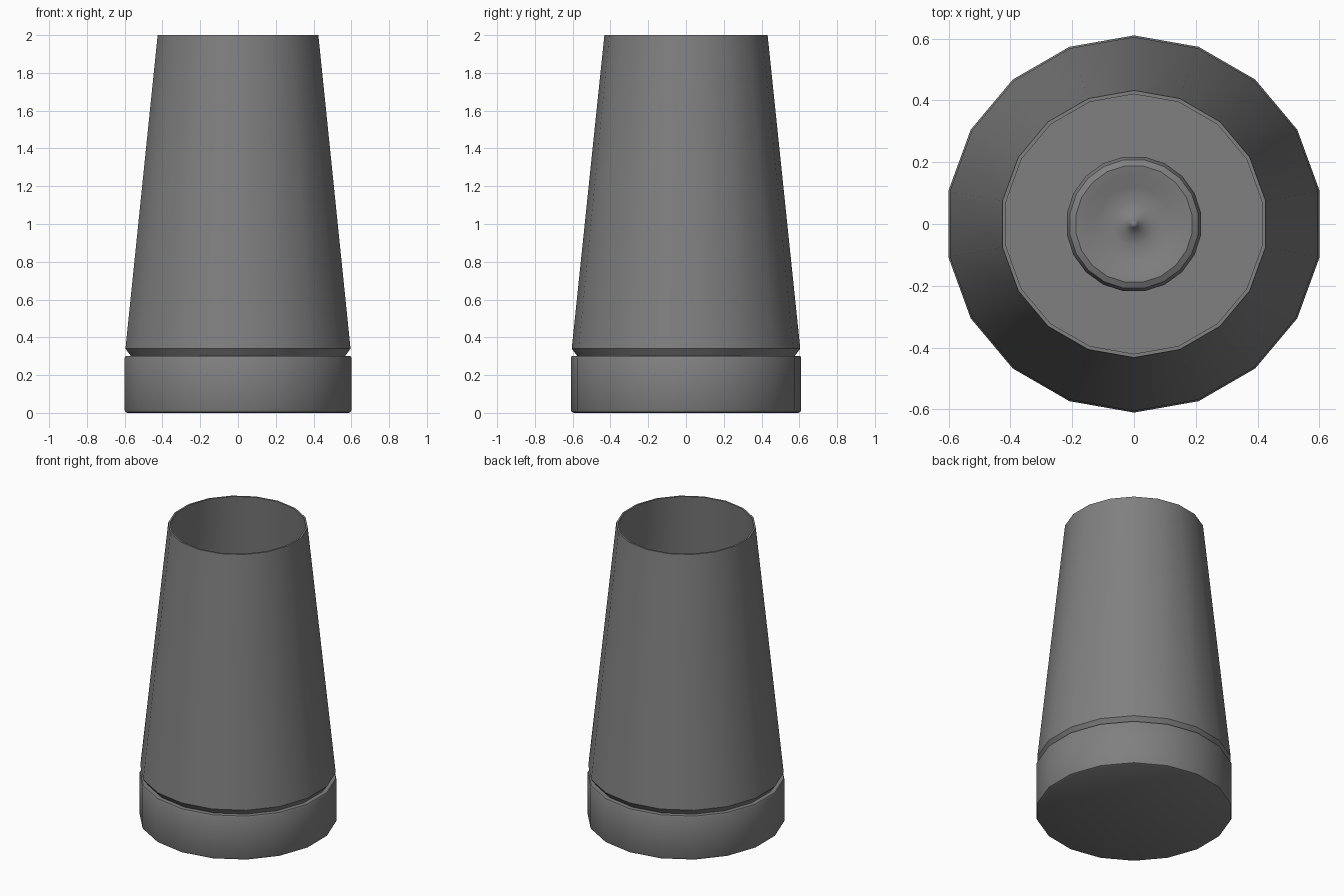
import bpy
import bmesh
import math

if "Cube" in bpy.data.objects:
    bpy.data.objects.remove(bpy.data.objects["Cube"], do_unlink=True)

grey = bpy.data.materials.new("mid grey")
grey.use_nodes = True
colour = (0.216, 0.216, 0.216, 1.0)
grey.diffuse_color = colour
grey.node_tree.nodes["Principled BSDF"].inputs["Base Color"].default_value = colour


def lathe(name, profile, sides, turn, closed=False):
    """Spin a (radius, height) profile about z into a smooth, sharp-edged part."""
    bm = bmesh.new()
    rings = []
    for i in range(sides):
        a = turn + math.tau * i / sides
        rings.append([bm.verts.new((r * math.cos(a), r * math.sin(a), z)) for r, z in profile])
    count = len(profile)
    for i in range(sides):
        here, after = rings[i], rings[(i + 1) % sides]
        for j in range(count if closed else count - 1):
            k = (j + 1) % count
            bm.faces.new((here[j], after[j], after[k], here[k]))
    bmesh.ops.remove_doubles(bm, verts=bm.verts[:], dist=0.0001)
    bmesh.ops.recalc_face_normals(bm, faces=bm.faces[:])
    mesh = bpy.data.meshes.new(name)
    bm.to_mesh(mesh)
    bm.free()
    mesh.materials.append(grey)
    ob = bpy.data.objects.new(name, mesh)
    bpy.context.collection.objects.link(ob)
    bpy.ops.object.select_all(action="DESELECT")
    ob.select_set(True)
    bpy.context.view_layer.objects.active = ob
    bpy.ops.object.shade_smooth_by_angle(angle=math.radians(35))
    return ob


quarter = math.pi / 2

# Solid base disc with softened edges
lathe("base", [(0, 0), (0.595, 0), (0.605, 0.005), (0.61, 0.015),
               (0.61, 0.29), (0.605, 0.3), (0, 0.3)], 18, quarter)

# Thin tapering shade, undercut where it meets the base
lathe("shade", [(0.575, 0.3), (0.605, 0.34), (0.432, 2.0),
                (0.42, 2.0), (0.593, 0.342), (0.563, 0.302)], 18, quarter, closed=True)

# Candle with rounded rim, melted hollow and small central peak
lathe("candle", [(0, 0.3), (0.22, 0.3), (0.22, 0.86), (0.21, 0.885), (0.19, 0.895),
                 (0.16, 0.89), (0.12, 0.875), (0.07, 0.87), (0.035, 0.88),
                 (0.012, 0.9), (0, 0.92)], 20, math.pi / 20)
